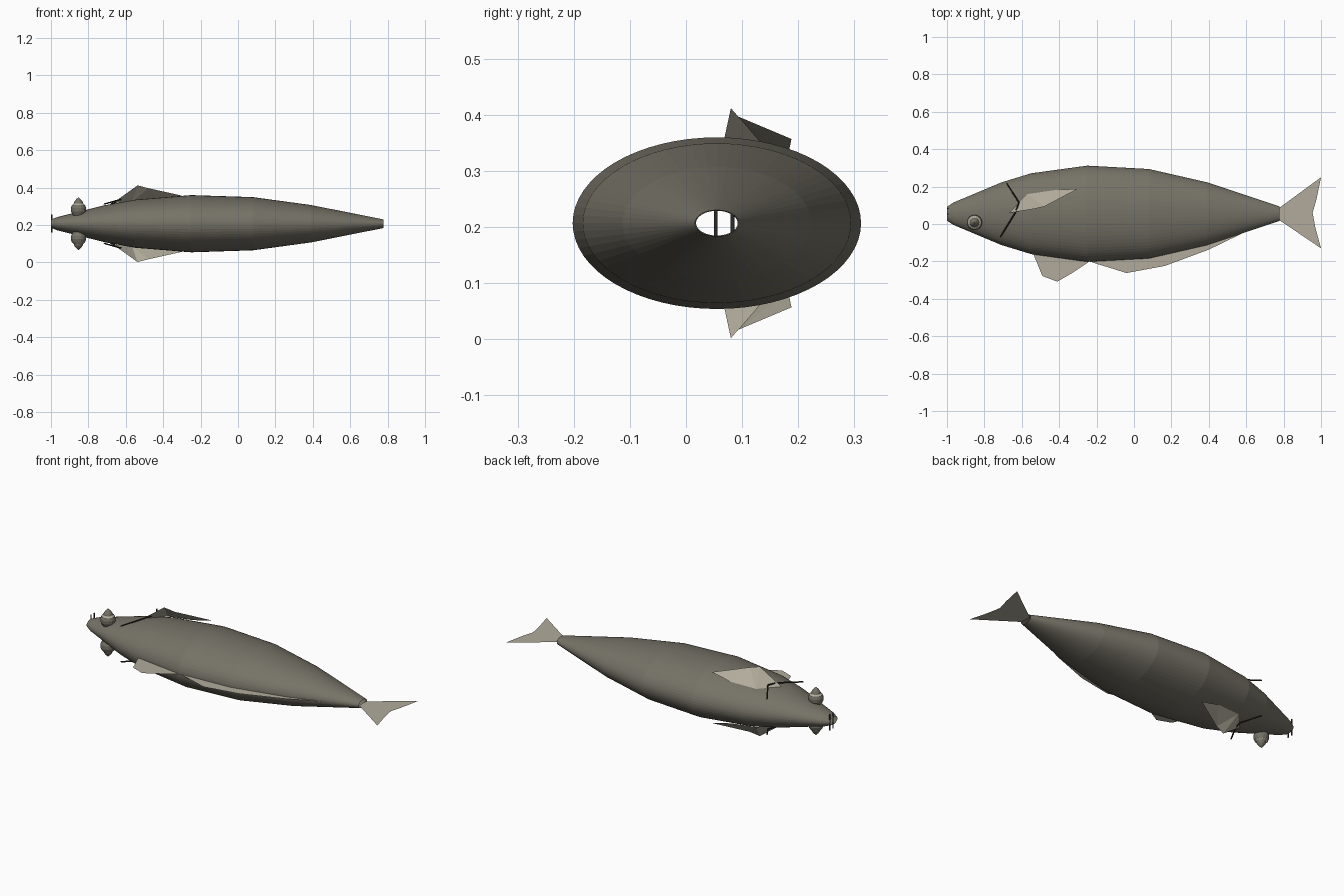
import bpy, bmesh, math
from mathutils import Vector

if "Cube" in bpy.data.objects:
    bpy.data.objects.remove(bpy.data.objects["Cube"], do_unlink=True)

CY, CZ = 0.055, 0.207  # body axis


def material(name, rgb):
    m = bpy.data.materials.new(name)
    m.use_nodes = True
    m.diffuse_color = (*rgb, 1)
    m.node_tree.nodes["Principled BSDF"].inputs["Base Color"].default_value = (*rgb, 1)
    return m


SKIN = material("olive grey skin", (0.18, 0.17, 0.135))
FIN = material("pale fin", (0.44, 0.41, 0.33))
DARK = material("dark line", (0.025, 0.024, 0.02))


def finish(name, bm, *mats):
    me = bpy.data.meshes.new(name)
    bm.to_mesh(me)
    bm.free()
    for m in mats:
        me.materials.append(m)
    ob = bpy.data.objects.new(name, me)
    bpy.context.collection.objects.link(ob)
    return ob


def loft(bm, rings):
    """Bridge closed loops of points, returning faces band by band."""
    loops = [[bm.verts.new(p) for p in r] for r in rings]
    bands = []
    for a, b in zip(loops, loops[1:]):
        n = len(a)
        bands.append([bm.faces.new((a[i], a[(i + 1) % n], b[(i + 1) % n], b[i]))
                      for i in range(n)])
    return bands


def sheet(name, faces):
    bm = bmesh.new()
    for f in faces:
        bm.faces.new([bm.verts.new(p) for p in f])
    bmesh.ops.remove_doubles(bm, verts=bm.verts, dist=0.0001)
    return finish(name, bm, FIN)


def rod(name, points, radius):
    cu = bpy.data.curves.new(name, "CURVE")
    cu.dimensions = "3D"
    cu.bevel_depth = radius
    cu.bevel_resolution = 1
    cu.use_fill_caps = True
    sp = cu.splines.new("POLY")
    sp.points.add(len(points) - 1)
    for p, co in zip(sp.points, points):
        p.co = (*co, 1)
    cu.materials.append(DARK)
    ob = bpy.data.objects.new(name, cu)
    bpy.context.collection.objects.link(ob)


# Body: open tube of elliptical rings (x, half width)
profile = [(-1, .037), (-.965, .06), (-.71, .167), (-.55, .216), (-.25, .257),
           (.08, .239), (.39, .168), (.777, .039)]
bm = bmesh.new()
N = 64
loft(bm, [[(x, CY + w * math.cos(i * math.tau / N), CZ + .595 * w * math.sin(i * math.tau / N))
           for i in range(N)] for x, w in profile])
bmesh.ops.recalc_face_normals(bm, faces=bm.faces)
finish("body", bm, SKIN)

# Flat fins lying in the middle plane
flat_fins = {
    "tail_fin": [(.775, .085), (1, .25), (.975, .13), (.955, .06), (.97, -.02), (1, -.13), (.775, .022)],
    "pelvic_fin": [(-.54, -.155), (-.49, -.278), (-.41, -.308), (-.33, -.262), (-.235, -.198), (-.39, -.14)],
    "anal_fin": [(-.25, -.197), (-.04, -.262), (.165, -.224), (.4, -.137), (.6, -.04), (.1, -.12)],
}
for name, outline in flat_fins.items():
    sheet(name, [[(x, y, CZ) for x, y in reversed(outline)]])

# Parts repeated on both flanks
for side, s in (("upper", 1), ("lower", -1)):
    def at(x, y, h):
        return Vector((x, y, CZ + s * h))

    # Pectoral fin, rising from the flank to a sharp apex
    front, apex, mid, tip = at(-.665, .06, .113), at(-.537, .08, .205), at(-.48, .093, .19), at(-.3, .188, .15)
    root, back = at(-.57, .16, .112), at(-.42, .182, .122)
    sheet(side + "_pectoral_fin", [(front, apex, root), (apex, mid, root), (mid, back, root), (mid, tip, back)])

    # Gill line
    rod(side + "_gill_line", [at(-.68, .217, .105), at(-.615, .115, .13),
                              at(-.635, .06, .128), at(-.715, -.07, .105)], .004)

    # Eye: turned bulb with a pale band and pointed pupil
    eye = [(.012, .035), (.03, .045), (.04, .065), (.041, .083), (.035, .1),
           (.026, .107), (.022, .118), (.013, .13), (.002, .14)]
    bm = bmesh.new()
    bands = loft(bm, [[at(-.853 + r * math.cos(i * math.tau / 16), .008 + r * math.sin(i * math.tau / 16), h)
                       for i in range(16)] for r, h in eye])
    for f in bands[4]:
        f.material_index = 1
    bmesh.ops.recalc_face_normals(bm, faces=bm.faces)
    finish(side + "_eye", bm, SKIN, FIN)

# Upright bars across the mouth
for i, y in enumerate((.053, .083)):
    rod("mouth_bar_%d" % (i + 1), [(-.996, y, .16), (-.996, y, .255)], .004)
